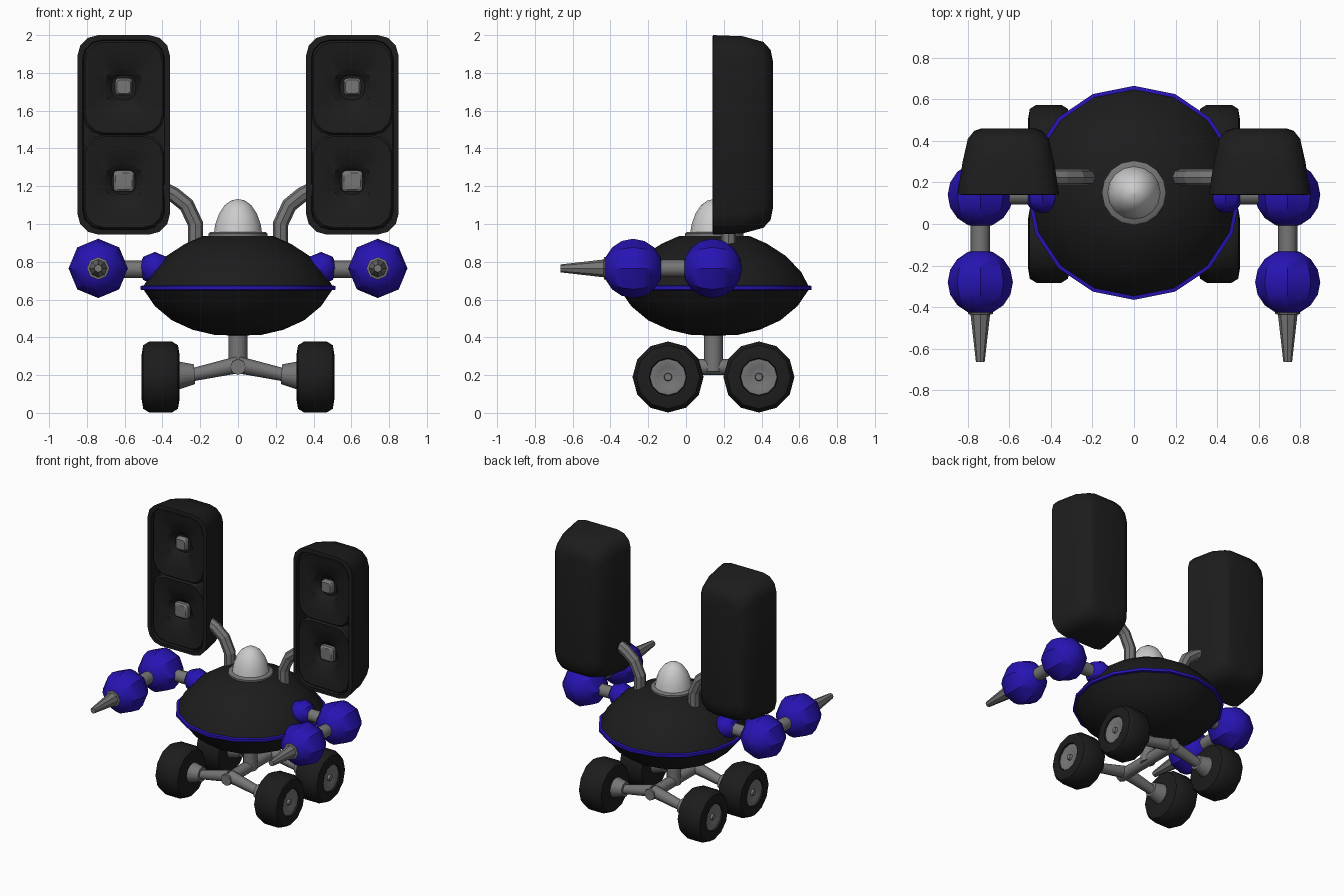
import bpy, bmesh, math
from mathutils import Vector

if "Cube" in bpy.data.objects:
    bpy.data.objects.remove(bpy.data.objects["Cube"])


def material(name, rgb):
    m = bpy.data.materials.new(name)
    m.diffuse_color = (*rgb, 1)
    m.use_nodes = True
    m.node_tree.nodes["Principled BSDF"].inputs["Base Color"].default_value = m.diffuse_color
    return m


BLACK = material("black", (0.012, 0.012, 0.012))
BLUE = material("blue", (0.02, 0.007, 0.45))
GREY = material("grey", (0.18, 0.18, 0.18))
WHITE = material("white", (0.65, 0.65, 0.65))


def finish(bm, name, mat, angle=40):
    bmesh.ops.remove_doubles(bm, verts=bm.verts, dist=1e-5)
    bmesh.ops.recalc_face_normals(bm, faces=bm.faces)
    me = bpy.data.meshes.new(name)
    bm.to_mesh(me)
    bm.free()
    me.materials.append(mat)
    ob = bpy.data.objects.new(name, me)
    bpy.context.collection.objects.link(ob)
    bpy.ops.object.select_all(action='DESELECT')
    ob.select_set(True)
    bpy.context.view_layer.objects.active = ob
    bpy.ops.object.shade_smooth_by_angle(angle=math.radians(angle))
    return ob


def loft(name, loops, mat, angle=40):
    """Skin a list of equal-length point loops and cap both ends."""
    bm = bmesh.new()
    rows = [[bm.verts.new(p) for p in lp] for lp in loops]
    n = len(rows[0])
    for a, b in zip(rows, rows[1:]):
        for i in range(n):
            j = (i + 1) % n
            bm.faces.new((a[i], a[j], b[j], b[i]))
    bm.faces.new(rows[0])
    bm.faces.new(rows[-1])
    return finish(bm, name, mat, angle)


def lathe(name, profile, sides, origin, axis, mat, angle=40):
    """Spin (radius, height) points around an axis through origin."""
    w = Vector(axis).normalized()
    u = Vector((1, 0, 0)) if abs(w.x) < 0.5 else Vector((0, 1, 0))
    u = (u - w * u.dot(w)).normalized()
    v = w.cross(u)
    o = Vector(origin)
    loops = []
    for r, h in profile:
        r = max(r, 1e-4)
        loops.append([o + w * h + (u * math.cos(t) + v * math.sin(t)) * r
                      for t in (2 * math.pi * i / sides for i in range(sides))])
    return loft(name, loops, mat, angle)


def rod(name, a, b, r1, r2, mat=GREY, sides=8):
    d = Vector(b) - Vector(a)
    return lathe(name, [(r1, 0), (r2, d.length)], sides, a, d, mat, 50)


def ball(name, c, r):
    prof = [(r * math.sin(math.pi * i / 8), -r * math.cos(math.pi * i / 8)) for i in range(9)]
    return lathe(name, prof, 8, c, (0, 1, 0), BLUE, 30)


def rounded(cx, cz, hx, hz, y, r):
    """Rounded rectangle facing y."""
    pts = []
    for k, (sx, sz) in enumerate(((1, 1), (-1, 1), (-1, -1), (1, -1))):
        for i in range(4):
            t = math.pi / 2 * (k + i / 3)
            pts.append((cx + sx * (hx - r) + r * math.cos(t), y,
                        cz + sz * (hz - r) + r * math.sin(t)))
    return pts


# Saucer body, rim band and dome
C = (0, 0.15, 0)
Z = (0, 0, 1)
lathe("body", [(0, .41), (.12, .412), (.24, .44), (.35, .49), (.44, .565), (.505, .66),
               (.46, .745), (.38, .83), (.28, .895), (.19, .935), (0, .945)], 16, C, Z, BLACK)
lathe("rim_band", [(.49, .648), (.515, .652), (.515, .672), (.49, .677)], 16, C, Z, BLUE)
lathe("dome_base", [(.155, .92), (.155, .95), (.145, .958), (0, .958)], 16, C, Z, GREY)
lathe("dome", [(.128, .95), (.12, 1.0), (.1, 1.055), (.07, 1.1), (.035, 1.125), (0, 1.132)],
      16, C, Z, WHITE)

# Central post and chassis beam
rod("post", (0, .145, .22), (0, .145, .43), .05, .05, sides=12)
rod("chassis_beam", (0, -.145, .243), (0, .435, .243), .042, .042)

for s, side in ((-1, "left"), (1, "right")):
    # Wheels with hubs and sloping axle arms
    for y, end in ((-.095, "front"), (.386, "back")):
        tag = f"{end}_{side}"
        w, ax = (s * .41, y, .19), (s, 0, 0)
        lathe("tyre_" + tag, [(0, -.1), (.12, -.1), (.168, -.092), (.188, -.06), (.188, .06),
                              (.168, .092), (.12, .1), (.1, .098), (.095, .06), (0, .06)],
              12, w, ax, BLACK)
        lathe("hub_" + tag, [(.098, .05), (.096, .088), (.082, .09), (.052, .076), (.022, .076),
                             (.018, .092), (0, .092)], 12, w, ax, GREY)
        rod("axle_collar_" + tag, (s * .33, y, .198), (s * .23, y, .205), .078, .052, sides=12)
        rod("axle_arm_" + tag, (s * .25, y, .2), (0, y, .255), .034, .045)

    # Ball-jointed arm with pointed tip
    X, H = s * .74, .765
    ball("shoulder_" + side, (s * .44, .14, H), .087)
    ball("elbow_" + side, (X, .14, H), .157)
    ball("wrist_" + side, (X, -.28, H), .157)
    rod("upper_arm_" + side, (s * .44, .14, H - .005), (X, .14, H - .005), .046, .046)
    rod("forearm_" + side, (X, .14, H), (X, -.28, H), .046, .046)
    lathe("spike_" + side, [(.06, .13), (.06, .153), (.047, .156), (.021, .384)],
          8, (X, -.28, H), (0, -1, 0), GREY)

    # Speaker cabinet with recessed front
    cx, cz = s * .605, 1.472
    loft("speaker_cabinet_" + side, [rounded(cx, cz, *q) for q in (
        (.13, .39, .46, .09), (.165, .45, .448, .1), (.195, .492, .41, .11), (.22, .522, .3, .11),
        (.245, .528, .142, .11), (.217, .502, .14, .1), (.213, .5, .23, .1))], BLACK)
    # Two dished drivers with grey caps
    for z, c, part in ((1.722, .045, "upper"), (1.222, .055, "lower")):
        tag = f"{part}_{side}"
        loft("driver_" + tag, [rounded(cx, z, *q) for q in (
            (.214, .25, .23, .1), (.214, .25, .165, .1), (.205, .24, .153, .1),
            (.175, .2, .16, .1), (.1, .105, .175, .09), (.065, .065, .215, .05))], BLACK)
        loft("driver_cap_" + tag, [rounded(cx, z + .005, *q) for q in (
            (c, c, .225, .02), (c, c, .19, .02), (c * .8, c * .8, .178, .018))], GREY)

    # Bent pipe holding the speaker
    cu = bpy.data.curves.new("speaker_pipe_" + side, 'CURVE')
    cu.dimensions = '3D'
    cu.bevel_depth = .041
    cu.bevel_resolution = 2
    cu.use_fill_caps = True
    sp = cu.splines.new('POLY')
    path = [(.225, .88), (.225, 1.0), (.272, 1.1), (.34, 1.155), (.42, 1.195)]
    sp.points.add(len(path) - 1)
    for p, (x, z) in zip(sp.points, path):
        p.co = (s * x, .225, z, 1)
    sp.use_smooth = False
    cu.materials.append(GREY)
    bpy.context.collection.objects.link(bpy.data.objects.new("speaker_pipe_" + side, cu))
